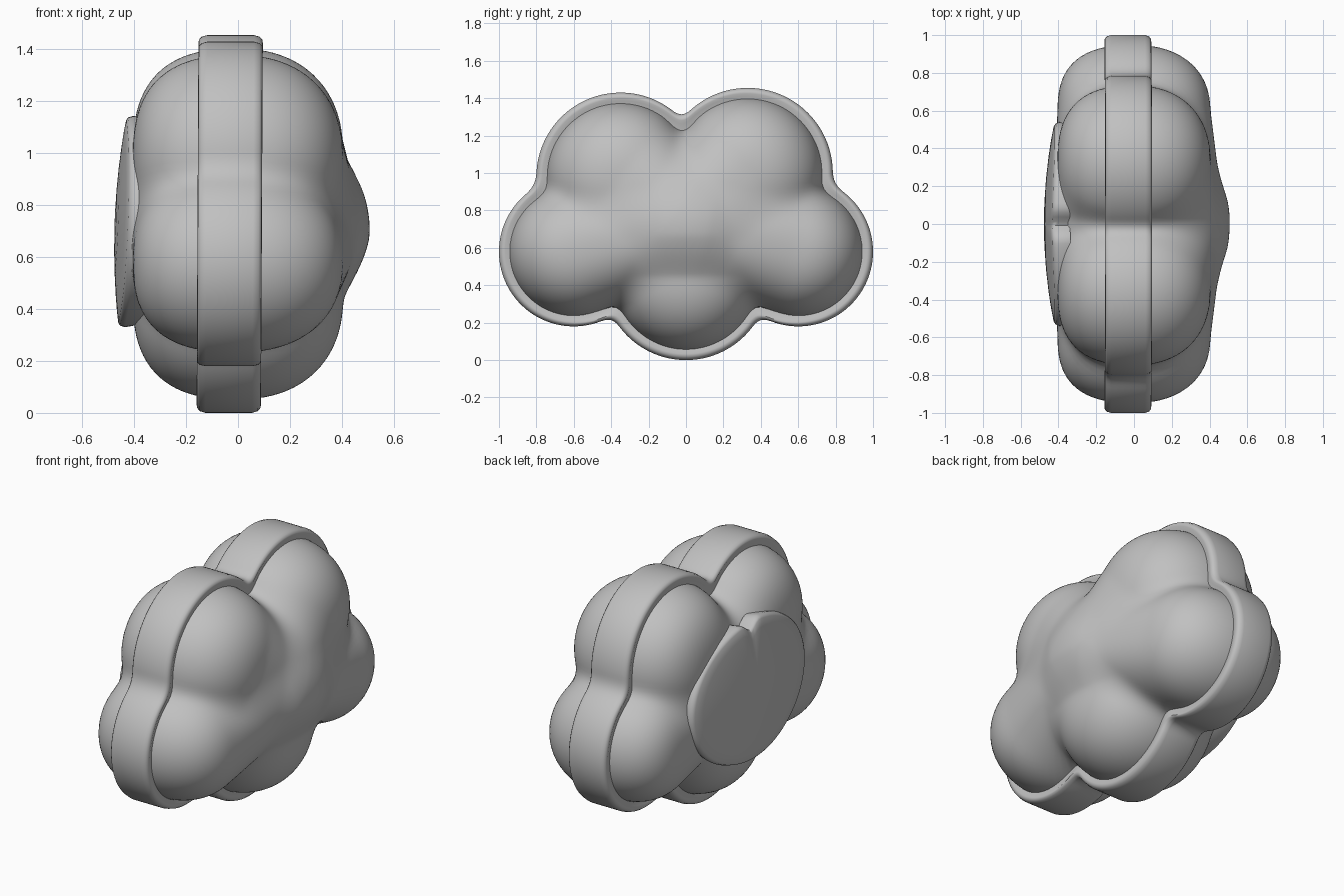
import bpy, bmesh, math
from mathutils import Vector

if "Cube" in bpy.data.objects:
    bpy.data.objects.remove(bpy.data.objects["Cube"])

grey = bpy.data.materials.new("soft grey")
grey.diffuse_color = (0.53, 0.53, 0.53, 1)
grey.use_nodes = True
grey.node_tree.nodes["Principled BSDF"].inputs["Base Color"].default_value = grey.diffuse_color

MID = 0.72  # height of the cloud's middle, all shapes are star-shaped about it

# lobes as y, z, band radius
LOBES = [(-0.35, 0.98, 0.45), (0.33, 1.0, 0.455),
         (-0.6, 0.58, 0.40), (0.6, 0.58, 0.40), (0.0, 0.445, 0.445)]


def smin(a, b, k):
    h = max(k - abs(a - b), 0) / k
    return min(a, b) - h * h * k / 4


def outline_dist(y, z):
    d = 9
    for ly, lz, r in LOBES:
        d = smin(d, math.hypot(y - ly, z - lz) - r, 0.07)
    return d


def puff_dist(x, y, z):
    # each lobe is a flattened capsule running in towards the middle
    core, power = (0.465, 2.25) if x > 0 else (0.425, 2.6)
    d = 9
    for ly, lz, r in LOBES:
        ay, az = -ly * 0.8, (MID - lz) * 0.8
        u = ((y - ly) * ay + (z - lz) * az) / (ay * ay + az * az)
        u = min(max(u, 0), 1)
        rad = (r - 0.052) * (1 - 0.12 * u)
        t = 0.405 + (core - 0.405) * u
        rho = math.hypot(y - ly - u * ay, z - lz - u * az) / rad
        e = ((abs(x) / t) ** power + rho ** power) ** (1 / power)
        d = smin(d, (e - 1) * rad, 0.07)
    # keep inside the band outline
    return max(d, outline_dist(y, z) + 0.05)


def reach(f):
    # distance along a ray where the shape ends
    lo, hi = 0.1, 1.4
    for _ in range(17):
        m = (lo + hi) / 2
        if f(m) < 0:
            lo = m
        else:
            hi = m
    return lo


def finish(name, bm, angle):
    bmesh.ops.recalc_face_normals(bm, faces=bm.faces)
    me = bpy.data.meshes.new(name)
    bm.to_mesh(me)
    bm.free()
    ob = bpy.data.objects.new(name, me)
    bpy.context.collection.objects.link(ob)
    me.materials.append(grey)
    bpy.ops.object.select_all(action='DESELECT')
    bpy.context.view_layer.objects.active = ob
    ob.select_set(True)
    bpy.ops.object.shade_smooth_by_angle(angle=math.radians(angle))
    return ob


def loft(name, rings, angle):
    # join closed rings of points, capping both ends
    bm = bmesh.new()
    vr = [[bm.verts.new(p) for p in ring] for ring in rings]
    n = len(vr[0])
    for a, b in zip(vr, vr[1:]):
        for i in range(n):
            j = (i + 1) % n
            bm.faces.new((a[i], a[j], b[j], b[i]))
    bm.faces.new(vr[0])
    bm.faces.new(vr[-1])
    return finish(name, bm, angle)


# puffy cloud body
bm = bmesh.new()
bmesh.ops.create_icosphere(bm, subdivisions=6, radius=1)
for v in bm.verts:
    d = v.co.normalized()
    r = reach(lambda s: puff_dist(d.x * s, d.y * s, MID + d.z * s))
    v.co = Vector((0, 0, MID)) + d * r
bmesh.ops.smooth_vert(bm, verts=bm.verts, factor=0.5,
                      use_axis_x=True, use_axis_y=True, use_axis_z=True)
finish("cloud_body", bm, 70)

# rounded band around the cloud outline
N = 320
dirs = [(math.cos(2 * math.pi * i / N), math.sin(2 * math.pi * i / N)) for i in range(N)]
edge = [reach(lambda s: outline_dist(c * s, MID + q * s)) for c, q in dirs]
half = [(0.112, 0.15), (0.118, 0.05), (0.124, 0.033), (0.122, 0.019), (0.112, 0.007), (0.09, 0.0)]
profile = [(-x, i) for x, i in half] + [(x, i) for x, i in reversed(half)]
rings = []
for x, inset in profile:
    ring = []
    for (c, q), r in zip(dirs, edge):
        z = MID + q * (r - inset)
        ring.append((x - 0.032 + 0.005 * (z - MID), c * (r - inset), z))
    rings.append(ring)
loft("outline_band", rings, 50)


# domed oval plate on the -x side, notched at the top
def plate_radius(c, q):
    r = 1 / math.hypot(c / 0.54, q / 0.41)
    if q > 0:
        r -= 0.07 * max(0, 1 - abs(c) / 0.22) ** 1.5
    return r


def plate_ring(t, x0):
    ring = []
    for c, q in dirs[::3]:
        r = plate_radius(c, q) * t
        dome = t * t * (0.055 * c * c + 0.03 * q * q)
        ring.append((x0 + dome + 0.015 * q * r / 0.4, c * r, 0.74 + q * r))
    return ring


steps = [(0.97, -0.38), (1.0, -0.45), (0.985, -0.468), (0.96, -0.474)]
steps += [(t, -0.475) for t in (0.85, 0.7, 0.5, 0.3, 0.1, 0.02)]
loft("back_plate", [plate_ring(t, x) for t, x in steps], 50)
